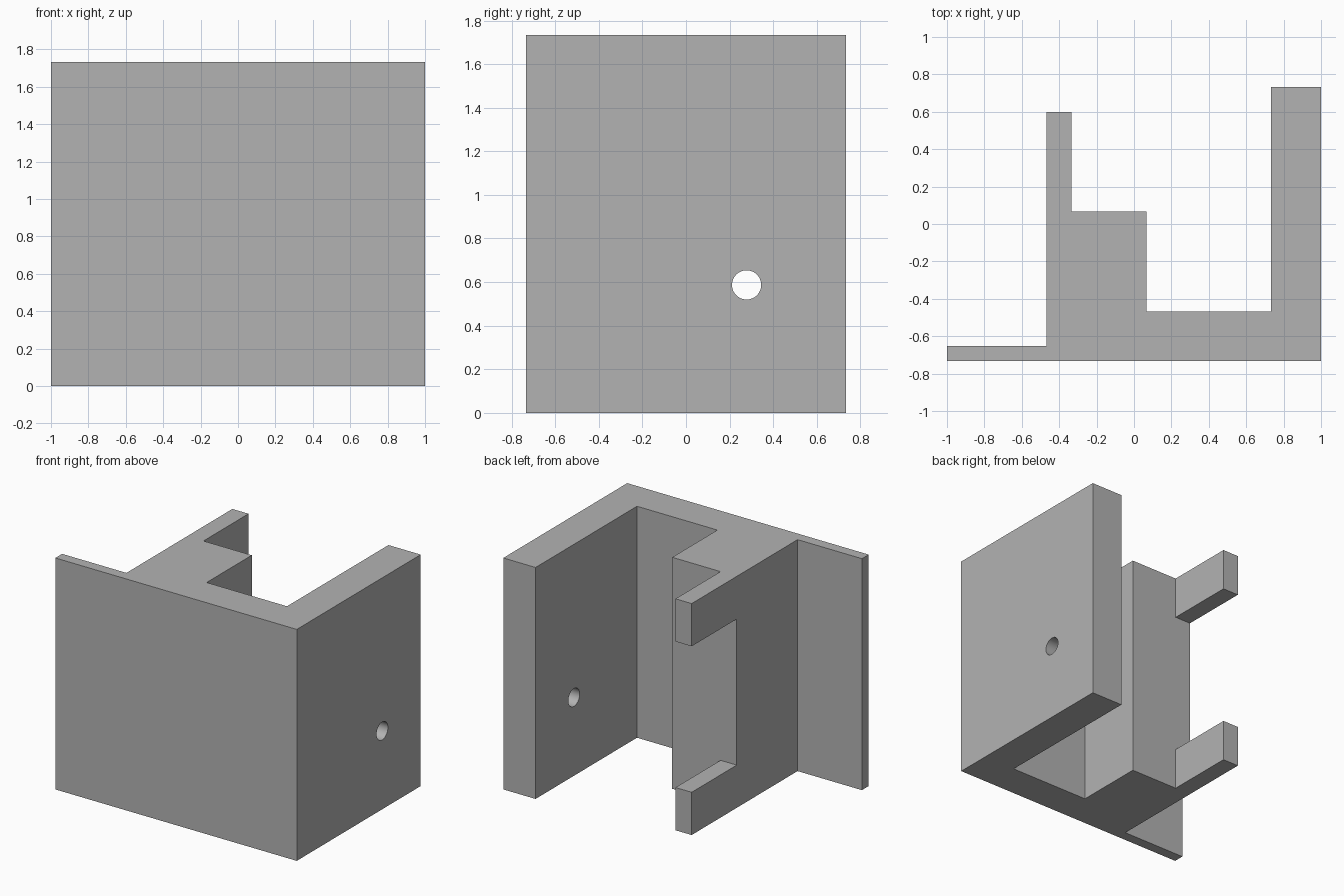
import bpy
import bmesh
import math

cube = bpy.data.objects.get("Cube")
if cube:
    bpy.data.objects.remove(cube, do_unlink=True)

HEIGHT = 1.733

grey = bpy.data.materials.new("plain grey")
grey.use_nodes = True
colour = (0.45, 0.45, 0.45, 1)
grey.diffuse_color = colour
grey.node_tree.nodes["Principled BSDF"].inputs["Base Color"].default_value = colour


def extrude_profile(name, points, height):
    """Extrude an outline in x, y upwards from the ground."""
    bm = bmesh.new()
    base = bm.faces.new([bm.verts.new((x, y, 0)) for x, y in points])
    top = bmesh.ops.extrude_face_region(bm, geom=[base])["geom"]
    bmesh.ops.translate(bm, vec=(0, 0, height),
                        verts=[v for v in top if isinstance(v, bmesh.types.BMVert)])
    bmesh.ops.recalc_face_normals(bm, faces=bm.faces[:])
    mesh = bpy.data.meshes.new(name)
    bm.to_mesh(mesh)
    bm.free()
    obj = bpy.data.objects.new(name, mesh)
    bpy.context.collection.objects.link(obj)
    mesh.materials.append(grey)
    return obj


def cut(target, cutter):
    """Subtract a cutter, apply the result and remove the cutter."""
    cutter.hide_render = True
    mod = target.modifiers.new("cut", "BOOLEAN")
    mod.operation = "DIFFERENCE"
    mod.solver = "EXACT"
    mod.object = cutter
    bpy.ops.object.select_all(action="DESELECT")
    target.select_set(True)
    bpy.context.view_layer.objects.active = target
    bpy.ops.object.modifier_apply(modifier=mod.name)
    bpy.data.objects.remove(cutter, do_unlink=True)


# Bracket body: front plate, thick side wall, centre block and rear fin
bracket = extrude_profile("bracket_body", [
    (-1, -0.733), (1, -0.733), (1, 0.733), (0.733, 0.733),
    (0.733, -0.467), (0.067, -0.467), (0.067, 0.067), (-0.333, 0.067),
    (-0.333, 0.6), (-0.467, 0.6), (-0.467, -0.653), (-1, -0.653)], HEIGHT)

# Gap that leaves only a top and a bottom tab on the rear fin
TAB = 0.32
gap = extrude_profile("fin_gap_cutter", [
    (-0.6, 0.067), (-0.2, 0.067), (-0.2, 0.7), (-0.6, 0.7)], HEIGHT - 2 * TAB)
gap.location.z = TAB
cut(bracket, gap)

# Round screw hole through the side wall
bpy.ops.mesh.primitive_cylinder_add(vertices=48, radius=0.067, depth=0.6,
                                    location=(0.867, 0.278, 0.587),
                                    rotation=(0, math.pi / 2, 0))
hole = bpy.context.object
hole.name = "screw_hole_cutter"
hole.data.materials.append(grey)
cut(bracket, hole)

bpy.ops.object.shade_smooth_by_angle(angle=math.radians(30))
